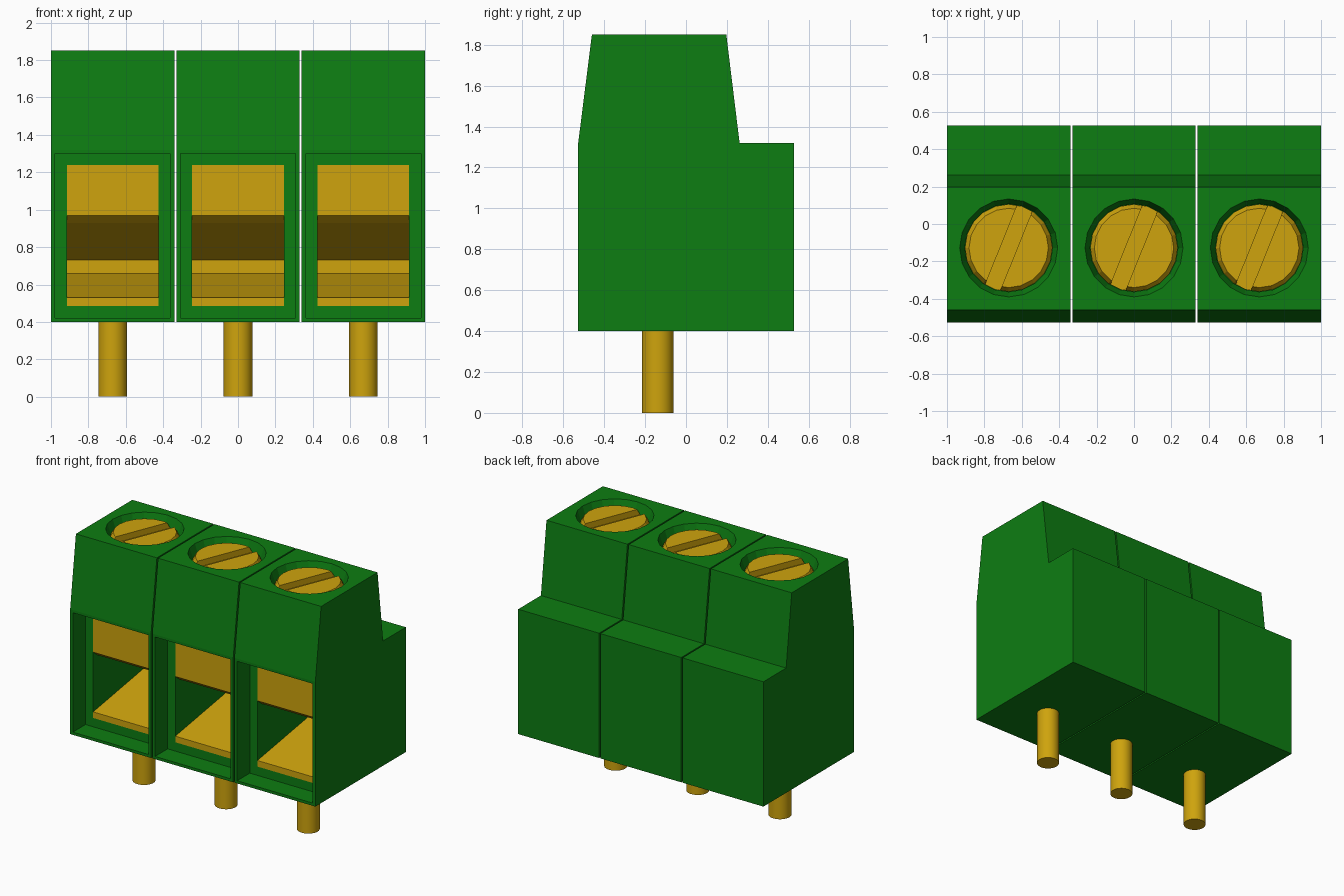
import bpy, bmesh, math
from mathutils import Matrix

if "Cube" in bpy.data.objects:
    bpy.data.objects.remove(bpy.data.objects["Cube"], do_unlink=True)

PITCH, WIDTH = 0.67, 0.66
SCREW_Y, PIN_Y = -0.128, -0.138


def make_material(name, color):
    m = bpy.data.materials.new(name)
    m.use_nodes = True
    m.diffuse_color = color
    bsdf = next(n for n in m.node_tree.nodes if n.type == 'BSDF_PRINCIPLED')
    bsdf.inputs["Base Color"].default_value = color
    return m


green = make_material("green plastic", (0.004, 0.205, 0.006, 1))
gold = make_material("gold metal", (0.62, 0.37, 0.004, 1))


def finish(name, bm, mat):
    bmesh.ops.recalc_face_normals(bm, faces=bm.faces)
    me = bpy.data.meshes.new(name)
    bm.to_mesh(me)
    bm.free()
    me.materials.append(mat)
    ob = bpy.data.objects.new(name, me)
    bpy.context.collection.objects.link(ob)
    return ob


def prism(name, profile, width, mat):
    """Side profile of (y, z) points extruded along x, centred on x = 0."""
    bm = bmesh.new()
    face = bm.faces.new([bm.verts.new((-width / 2, y, z)) for y, z in profile])
    ext = bmesh.ops.extrude_face_region(bm, geom=[face])["geom"]
    bmesh.ops.translate(bm, vec=(width, 0, 0),
                        verts=[v for v in ext if isinstance(v, bmesh.types.BMVert)])
    return finish(name, bm, mat)


def box(name, width, y0, y1, z0, z1, mat):
    return prism(name, [(y0, z0), (y0, z1), (y1, z1), (y1, z0)], width, mat)


def lathe(name, rings, y, sides, mat):
    """Stack of (radius, z) rings around a vertical axis, capped at both ends."""
    bm = bmesh.new()
    loops = [[bm.verts.new((r * math.cos(2 * math.pi * i / sides),
                            y + r * math.sin(2 * math.pi * i / sides), z))
              for i in range(sides)] for r, z in rings]
    for a, b in zip(loops, loops[1:]):
        for i in range(sides):
            j = (i + 1) % sides
            bm.faces.new((a[i], a[j], b[j], b[i]))
    bm.faces.new(loops[0])
    bm.faces.new(loops[-1])
    return finish(name, bm, mat)


def cut(ob, cutter):
    cutter.hide_render = True
    mod = ob.modifiers.new("cut", 'BOOLEAN')
    mod.operation = 'DIFFERENCE'
    mod.solver = 'EXACT'
    mod.object = cutter
    bpy.context.view_layer.update()
    with bpy.context.temp_override(object=ob, active_object=ob, selected_objects=[ob]):
        bpy.ops.object.modifier_apply(modifier=mod.name)
    bpy.data.objects.remove(cutter, do_unlink=True)


# Stepped housing with front recess, wire cavity and conical screw well
housing = prism("housing", [(-0.527, 0.4), (-0.527, 1.32), (-0.46, 1.85), (0.197, 1.85),
                            (0.262, 1.32), (0.527, 1.32), (0.527, 0.4)], WIDTH, green)
cut(housing, box("recess_cutter", 0.615, -0.7, -0.38, 0.42, 1.30, green))
cut(housing, box("cavity_cutter", 0.49, -0.45, 0.45, 0.485, 1.24, green))
cut(housing, lathe("well_cutter", [(0.235, 1.72), (0.235, 1.77), (0.262, 1.85), (0.262, 1.9)],
                   SCREW_Y, 20, green))

# Metal clamp: sloped floor, back wall and sloped ceiling in one profile
clamp = prism("wire_clamp", [(-0.38, 0.485), (-0.38, 0.53), (0.42, 0.66), (0.42, 0.73),
                             (-0.33, 0.93), (-0.38, 0.97), (-0.38, 1.24),
                             (0.45, 1.24), (0.45, 0.485)], 0.49, gold)

# Chamfered slotted screw head
screw = lathe("screw_head", [(0.234, 1.72), (0.234, 1.785), (0.212, 1.825)], SCREW_Y, 20, gold)
slot = box("slot_cutter", 0.6, -0.043, 0.043, 1.78, 1.9, gold)
slot.data.transform(Matrix.Translation((0, SCREW_Y, 0)) @ Matrix.Rotation(math.radians(68), 4, 'Z'))
cut(screw, slot)

# Round solder pin
pin = lathe("solder_pin", [(0.077, 0), (0.077, 0.41)], PIN_Y, 32, gold)
bpy.ops.object.select_all(action='DESELECT')
pin.select_set(True)
bpy.context.view_layer.objects.active = pin
bpy.ops.object.shade_smooth_by_angle(angle=math.radians(30))

# Repeat the module three times side by side
for part in (housing, clamp, screw, pin):
    base = part.name
    for side, label in ((-1, "right"), (1, "left")):
        twin = part.copy()
        twin.name = f"{base}_{label}"
        twin.location.x = side * PITCH
        bpy.context.collection.objects.link(twin)
    part.name = f"{base}_middle"
